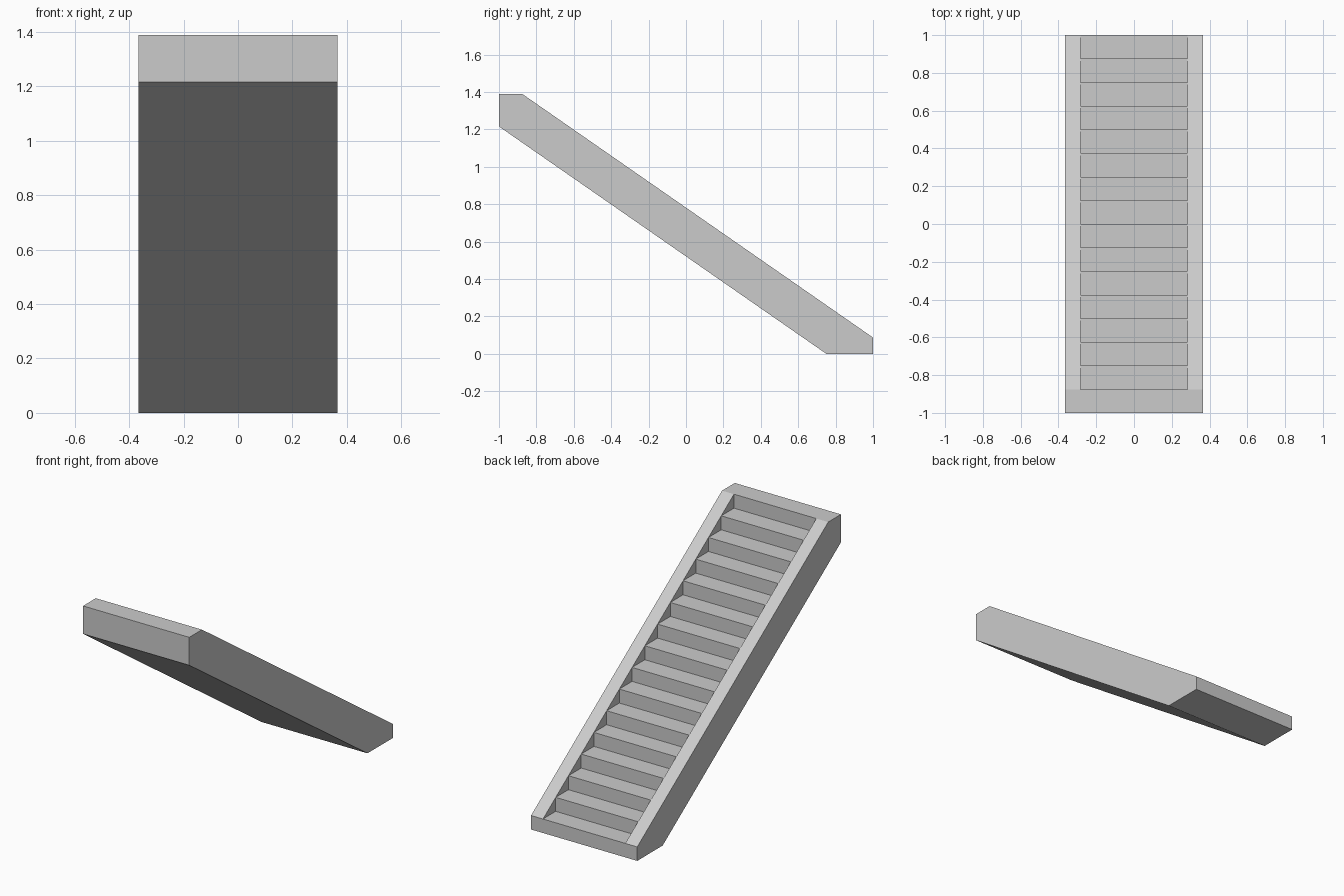
import bpy, bmesh

if "Cube" in bpy.data.objects:
    bpy.data.objects.remove(bpy.data.objects["Cube"])

STEPS = 16
RUN, RISE = 0.125, 1.389 / 16
OUT, INN = 0.365, 0.283        # half widths: outside, between stringers

bm = bmesh.new()


def face(*pts):
    bm.faces.new([bm.verts.new(p) for p in pts])


def nose(k):                   # front edge of step k as (y, z)
    return 1 - RUN * k, RISE * (k + 1)


def across(a, b, w):           # quad spanning the width between two profile points
    face((-w, *a), (w, *a), (w, *b), (-w, *b))


top, low = nose(STEPS - 1), nose(0)
head, heel = (-1, RISE * 14), (0.75, 0)

# stringers: outer side, sloped top edge, triangular walls beside each tread
for s in (-1, 1):
    profile = [(-1, top[1]), top, low, (1, 0), heel, head]
    face(*[(s * OUT, y, z) for y, z in profile])
    face((s * OUT, *top), (s * OUT, *low),
         *[(s * INN, *nose(k)) for k in range(STEPS)])
    for k in range(STEPS - 1):
        y, z = nose(k)
        face((s * INN, y, z), (s * INN, y - RUN, z), (s * INN, *nose(k + 1)))

# treads and risers
for k in range(STEPS - 1):
    y, z = nose(k)
    across((y, z), (y - RUN, z), INN)
    across((y - RUN, z), nose(k + 1), INN)

# full-width landing, end faces and underside
xs = (-OUT, -INN, INN, OUT)
face(*[(x, *top) for x in xs], (OUT, -1, top[1]), (-OUT, -1, top[1]))
face(*[(x, *low) for x in xs], (OUT, 1, 0), (-OUT, 1, 0))
across((-1, top[1]), head, OUT)
across(head, heel, OUT)
across(heel, (1, 0), OUT)

bmesh.ops.remove_doubles(bm, verts=bm.verts, dist=1e-4)
bmesh.ops.recalc_face_normals(bm, faces=bm.faces)
mesh = bpy.data.meshes.new("staircase")
bm.to_mesh(mesh)
bm.free()
bpy.context.collection.objects.link(bpy.data.objects.new("staircase", mesh))
